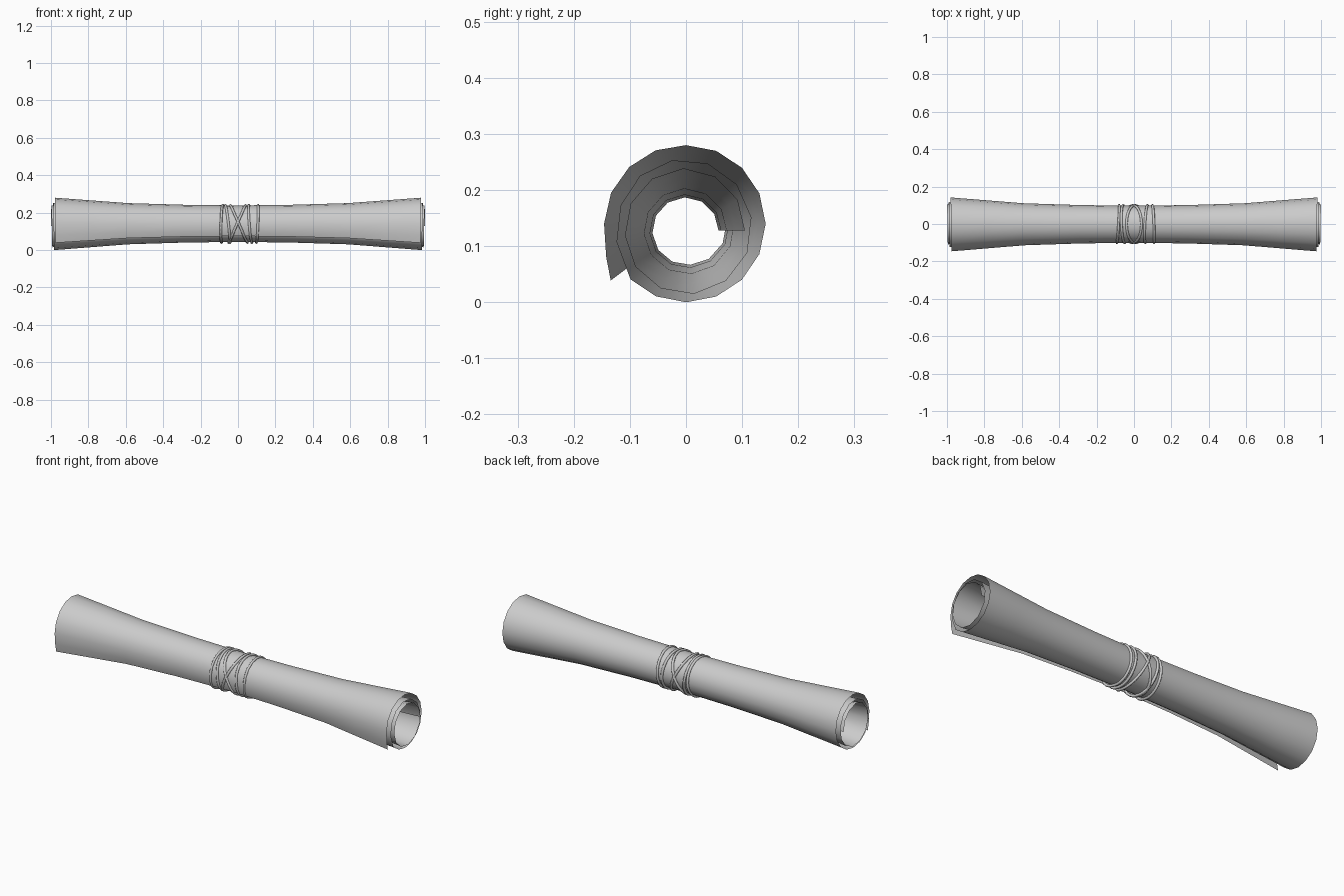
import bpy, math
from math import sin, cos, radians, pi

if "Cube" in bpy.data.objects:
    bpy.data.objects.remove(bpy.data.objects["Cube"])


def lerp(table, t):
    for (a, va), (b, vb) in zip(table, table[1:]):
        if t <= b:
            return va + (vb - va) * (t - a) / (b - a)
    return table[-1][1]


# Spiral radius against angle travelled (degrees), at flared end and at waist
END = [(0, .168), (14.5, .154), (37, .146), (127, .14), (217, .142), (307, .14), (352, .14),
       (397, .122), (487, .12), (577, .118), (667, .114), (757, .109), (847, .111), (937, .105)]
WAIST = [(0, .108), (37, .1), (307, .096), (352, .095), (397, .084), (577, .073),
         (667, .061), (937, .058)]
CENTRE = [(0, .14), (352, .14), (487, .135), (667, .128), (937, .128)]
FLARE = [(0, 0), (.3, .09), (.6, .3), (1, 1)]

# Rolled sheet
phis = [0, 14.5] + [37 + 22.5 * i for i in range(15)]
phis += [352 + 585 * i / 19 for i in range(1, 20)]
cols = [-1, -.8, -.6, -.3, 0, .3, .6, .8, 1]
verts, faces = [], []
for p in phis:
    a = radians(217 - p)
    half = .975 + .025 * p / 937
    for c in cols:
        f = lerp(FLARE, abs(c))
        r = lerp(WAIST, p) + (lerp(END, p) - lerp(WAIST, p)) * f
        verts.append((c * half, r * cos(a), lerp(CENTRE, p) + r * sin(a)))
n = len(cols)
for i in range(len(phis) - 1):
    for j in range(n - 1):
        k = i * n + j
        faces.append((k, k + 1, k + n + 1, k + n))
mesh = bpy.data.meshes.new("rolled_sheet")
mesh.from_pydata(verts, [], faces)
sheet = bpy.data.objects.new("rolled_sheet", mesh)
bpy.context.collection.objects.link(sheet)
bpy.context.view_layer.objects.active = sheet
sheet.select_set(True)
bpy.ops.object.shade_smooth_by_angle(angle=radians(40))


# String loops: centre x, tilt seen from the front, tilt seen from above
def string_loop(i, x, tilt, skew):
    cu = bpy.data.curves.new("string_loop", 'CURVE')
    cu.dimensions = '3D'
    cu.bevel_depth = .007
    cu.bevel_resolution = 1
    sp = cu.splines.new('POLY')
    N = 32
    sp.points.add(N - 1)
    for k in range(N):
        a = 2 * pi * k / N
        d = math.degrees(a)
        r = .1 + .008 * max(0, 1 - abs(d - 217) / 35)
        sp.points[k].co = (x + tilt * sin(a) + skew * cos(a), r * cos(a), .14 + r * sin(a), 1)
    sp.use_cyclic_u = True
    sp.use_smooth = True
    ob = bpy.data.objects.new(f"string_loop_{i}", cu)
    bpy.context.collection.objects.link(ob)


for i, args in enumerate([(-.085, .003, .006), (-.055, -.012, -.004), (-.005, .045, 0),
                          (.005, -.045, 0), (.066, -.008, .006), (.103, .004, -.004)]):
    string_loop(i, *args)
